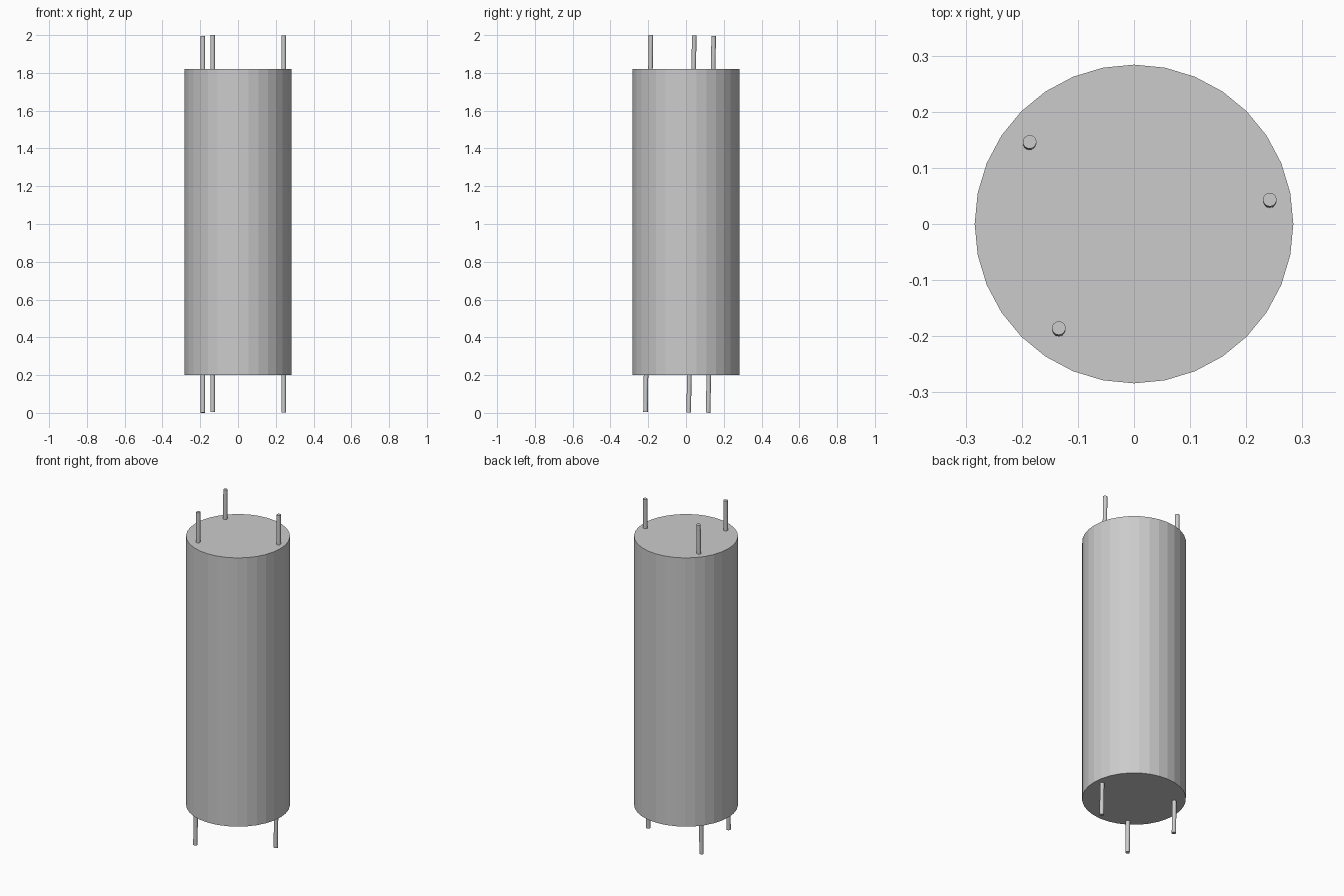
import bpy
from mathutils import Matrix, Vector

if "Cube" in bpy.data.objects:
    bpy.data.objects.remove(bpy.data.objects["Cube"])


def cylinder(name, radius, depth, location, sides=32, tilt=0.0):
    bpy.ops.mesh.primitive_cylinder_add(
        vertices=sides, radius=radius, depth=depth,
        location=location, rotation=(tilt, 0, 0))
    obj = bpy.context.object
    obj.name = name
    return obj


# Main drum
cylinder("drum", 0.284, 1.62, (0, 0, 1.01))

# Three long rods running through the drum, leaning slightly as one group
TILT = -0.0145
LENGTH = 1.995
lean = Matrix.Rotation(TILT, 4, 'X')
for i, (x, y) in enumerate([(-0.186, 0.132), (0.242, 0.029), (-0.134, -0.2)]):
    centre = lean @ Vector((x, y, 0)) + Vector((0, 0, 1.0))
    cylinder(f"rod_{i + 1}", 0.012, LENGTH, centre, tilt=TILT)
